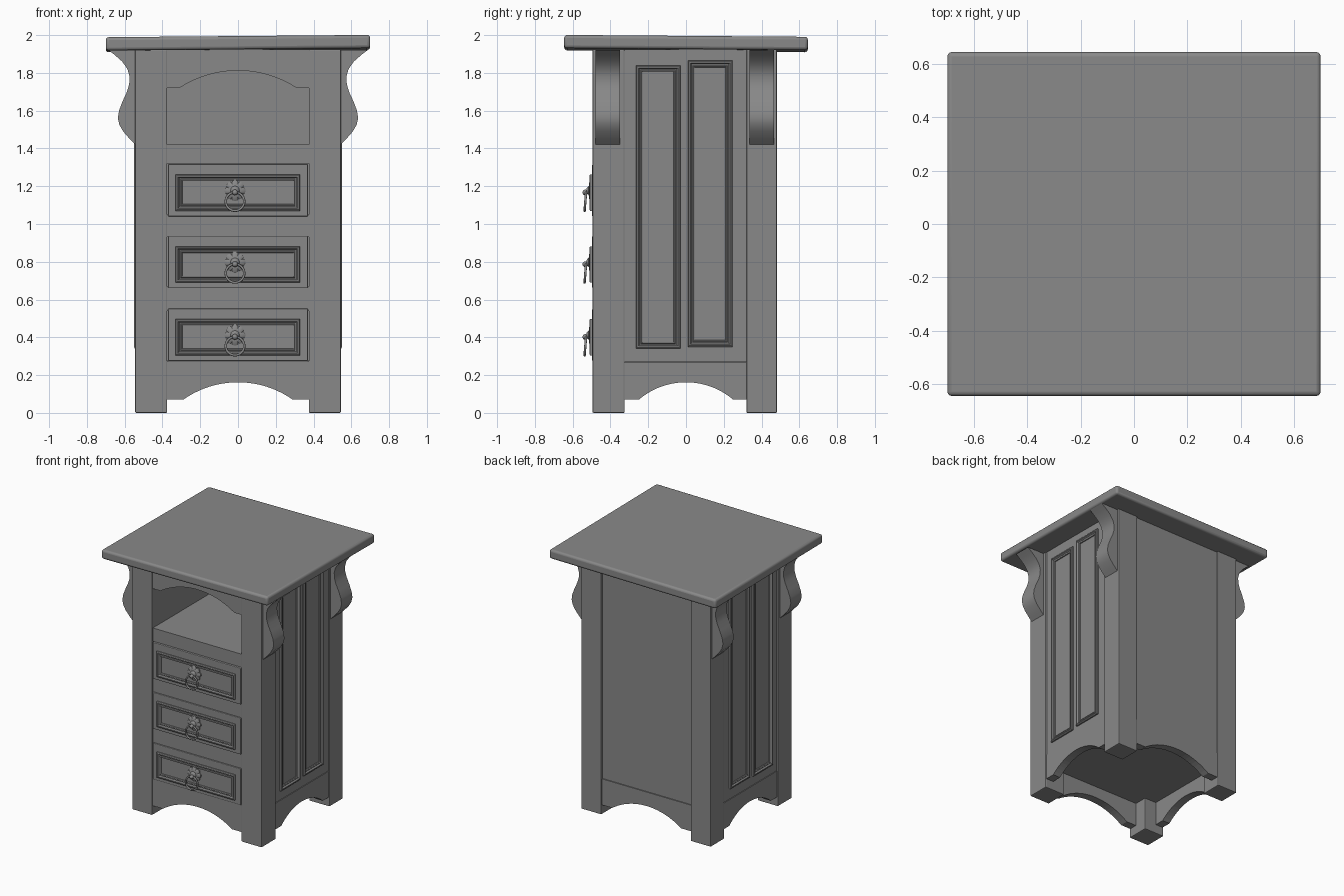
import bpy, bmesh, math
from mathutils import Vector

cube = bpy.data.objects.get("Cube")
if cube:
    bpy.data.objects.remove(cube, do_unlink=True)

grey = bpy.data.materials.new("plain grey")
grey.use_nodes = True
COLOUR = (0.25, 0.25, 0.25, 1)
grey.diffuse_color = COLOUR
grey.node_tree.nodes["Principled BSDF"].inputs["Base Color"].default_value = COLOUR


def smooth(ob, angle=35):
    bpy.ops.object.select_all(action='DESELECT')
    ob.select_set(True)
    bpy.context.view_layer.objects.active = ob
    bpy.ops.object.shade_smooth_by_angle(angle=math.radians(angle))


def loft(name, rings, capped=True, closed=False):
    """Skin a list of point rings, with end caps or as a closed loop."""
    bm = bmesh.new()
    loops = [[bm.verts.new(p) for p in ring] for ring in rings]
    n = len(loops[0])
    pairs = list(zip(loops, loops[1:])) + ([(loops[-1], loops[0])] if closed else [])
    for a, b in pairs:
        for i in range(n):
            j = (i + 1) % n
            bm.faces.new((a[i], a[j], b[j], b[i]))
    if capped:
        bm.faces.new(loops[0])
        bm.faces.new(loops[-1])
    bmesh.ops.recalc_face_normals(bm, faces=bm.faces)
    mesh = bpy.data.meshes.new(name)
    bm.to_mesh(mesh)
    bm.free()
    ob = bpy.data.objects.new(name, mesh)
    bpy.context.collection.objects.link(ob)
    mesh.materials.append(grey)
    return ob


def bevel(ob, width, segments=2):
    mod = ob.modifiers.new("soft edge", 'BEVEL')
    mod.width = width
    mod.segments = segments
    mod.limit_method = 'ANGLE'


def box(name, x, y, z, soft=0):
    rings = [[(x[0], y[0], h), (x[1], y[0], h), (x[1], y[1], h), (x[0], y[1], h)] for h in z]
    ob = loft(name, rings)
    if soft:
        bevel(ob, soft)
    return ob


def board(name, outline, span, along):
    """Extrude a flat outline of (across, z) points along x or y."""
    def place(u, z, d):
        return (u, d, z) if along == 'y' else (d, u, z)
    return loft(name, [[place(u, z, d) for u, z in outline] for d in span])


def arched(half, low, high, arch, rise, steps=20):
    """Rail outline with a shallow circular arch cut in its lower edge."""
    r = (arch * arch + rise * rise) / (2 * rise)
    sweep = math.asin(arch / r)
    curve = []
    for i in range(steps + 1):
        t = sweep * (2 * i / steps - 1)
        curve.append((r * math.sin(t), low + rise - r + r * math.cos(t)))
    return [(-half, low)] + curve + [(half, low), (half, high), (-half, high)]


def moulding(name, u, z, base, out, along):
    """Mitred picture-frame trim standing out from a flat panel."""
    profile = [(0, -.004), (0, .010), (.006, .015), (.013, .015), (.019, .005),
               (.025, .005), (.029, .009), (.034, .006), (.036, -.004)]
    rings = []
    for inset, h in profile:
        d = base + out * h
        corners = [(u[0] + inset, z[0] + inset), (u[1] - inset, z[0] + inset),
                   (u[1] - inset, z[1] - inset), (u[0] + inset, z[1] - inset)]
        rings.append([(a, d, b) if along == 'y' else (d, a, b) for a, b in corners])
    return loft(name, rings, capped=False, closed=True)


# Table top, a little out of level
top = box("top_board", (-.70, .70), (-.645, .645), (1.92, 1.99))
for v in top.data.vertices:
    v.co.z += .006 * v.co.x / .7 - .005 * v.co.y / .645
bevel(top, .016, 3)
smooth(top)

# Legs, side panels, side trim, side aprons and brackets
bracket_half = [(0, 1.42), (.03, 1.45), (.065, 1.49), (.085, 1.525), (.093, 1.56),
                (.087, 1.60), (.068, 1.65), (.045, 1.70), (.033, 1.74), (.031, 1.78),
                (.042, 1.82), (.07, 1.86), (.11, 1.895), (.145, 1.922), (0, 1.922)]
for side, label in ((1, "left"), (-1, "right")):
    def span(a, b):
        return tuple(sorted((side * a, side * b)))
    for y, end in (((-.495, -.325), "front"), ((.32, .482), "back")):
        box(f"{label}_{end}_leg", span(.375, .545), y, (0, 1.925), .006)
    box(f"{label}_side_panel", span(.375, .535), (-.33, .33), (.27, 1.925))
    apron = arched(.325, .07, .268, .25, .092)
    board(f"{label}_side_apron", apron, span(.475, .538), 'x')
    for y, z, end in (((-.265, -.03), (.34, 1.84), "front"),
                      ((.01, .245), (.35, 1.865), "back")):
        moulding(f"{label}_{end}_side_trim", y, z, side * .535, side, 'x')
    for y, end in (((-.48, -.35), "front"), ((.335, .465), "back")):
        outline = [(side * (.543 + u), z) for u, z in bracket_half]
        smooth(board(f"{label}_{end}_bracket", outline, y, 'y'))

# Back and bottom
box("back_panel", (-.38, .38), (.43, .468), (.27, 1.925))
board("back_apron", arched(.38, .07, .268, .29, .092), (.41, .472), 'y')
box("bottom_panel", (-.48, .48), (-.43, .43), (.25, .28))

# Front rails, aprons and niche shelf
board("front_apron", arched(.38, .07, .275, .29, .092), (-.488, -.425), 'y')
board("niche_arch", arched(.38, 1.72, 1.925, .31, .092), (-.488, -.43), 'y')
box("niche_shelf", (-.38, .38), (-.486, .44), (1.32, 1.42))
for i, z in enumerate(((.54, .67), (.93, 1.05))):
    box(f"front_rail_{i + 1}", (-.38, .38), (-.486, -.40), z)


def rosette_ring(centre, radius, depth, scallop):
    points = []
    for i in range(64):
        a = math.tau * i / 64
        r = radius * (1 - scallop + scallop * abs(math.cos(4 * a)) ** .6)
        points.append(centre + Vector((r * math.cos(a), -depth, r * math.sin(a))))
    return points


# Drawers with trim, flower plate and ring pull
FACE = -.497
for i, z in enumerate((.275, .66, 1.04)):
    n = i + 1
    box(f"drawer_{n}", (-.37, .37), (FACE, -.38), (z, z + .277), .005)
    moulding(f"drawer_trim_{n}", (-.33, .328), (z + .03, z + .222), FACE, -1, 'y')
    hub = Vector((-.016, FACE, z + .137))
    profile = [(.056, -.002, .2), (.056, .008, .2), (.042, .016, .14),
               (.024, .018, .05), (.017, .026, 0), (.008, .031, 0)]
    smooth(loft(f"flower_plate_{n}", [rosette_ring(hub, *p) for p in profile]))
    ring_at = hub + Vector((0, -.036, -.058))
    bpy.ops.mesh.primitive_torus_add(major_radius=.049, minor_radius=.0065,
                                     major_segments=36, minor_segments=10,
                                     location=ring_at, rotation=(math.pi / 2 - .08, 0, 0))
    pull = bpy.context.object
    bpy.ops.mesh.primitive_uv_sphere_add(segments=16, ring_count=10, radius=.015,
                                         location=hub + Vector((0, -.036, -.010)))
    knob = bpy.context.object
    for ob, name in ((pull, "ring_pull"), (knob, "pull_knob")):
        ob.name = f"{name}_{n}"
        ob.data.materials.append(grey)
        smooth(ob, 60)
